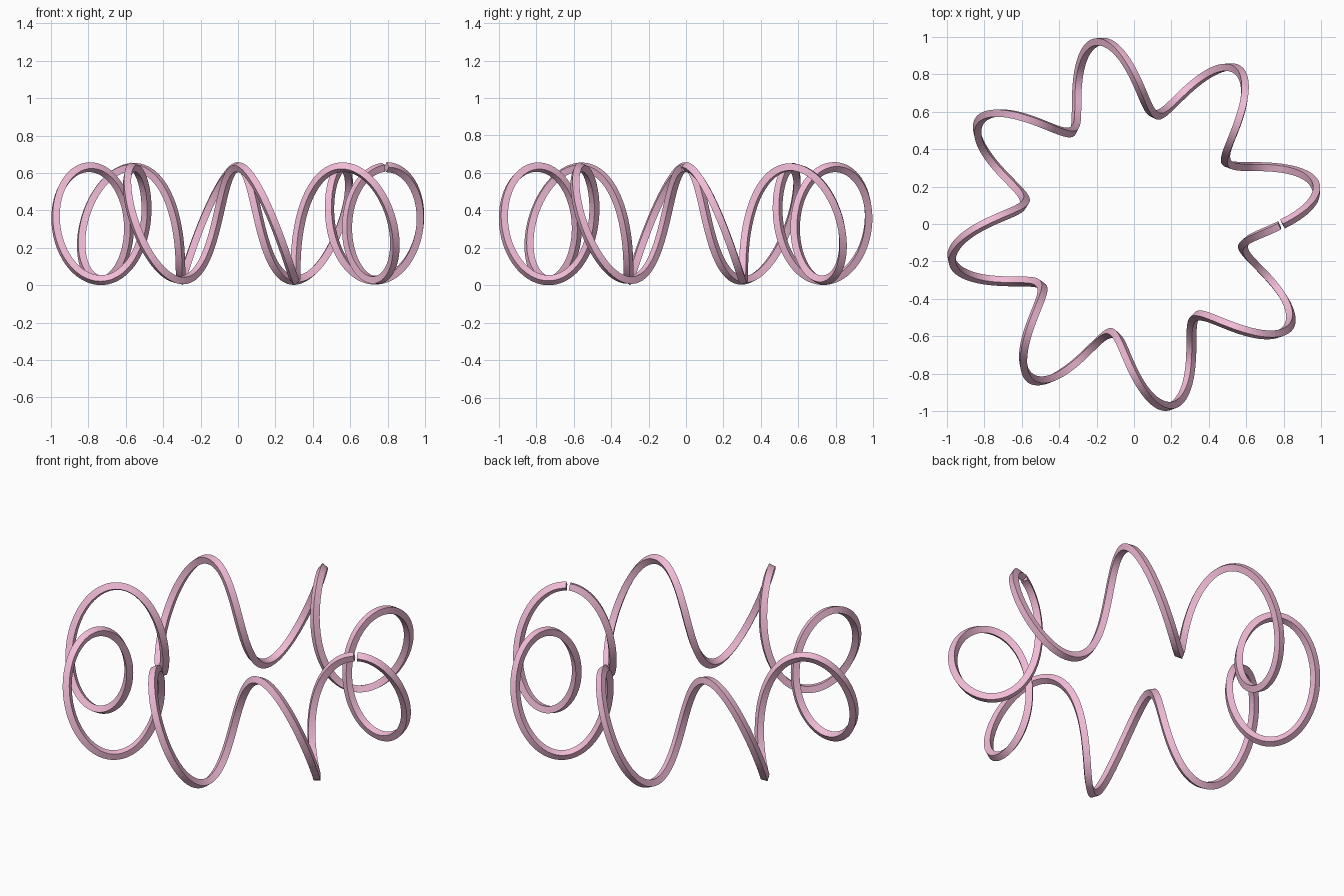
import bpy
from math import sin, cos, pi

if "Cube" in bpy.data.objects:
    bpy.data.objects.remove(bpy.data.objects["Cube"])

TURNS, STEPS = 8, 640
R, A_RADIAL, A_HEIGHT, TUBE = 0.794, 0.199, 0.302, 0.027

# Ring-shaped coil path, left open by one small step
curve = bpy.data.curves.new("coil", 'CURVE')
curve.dimensions = '3D'
curve.bevel_depth = TUBE
curve.bevel_resolution = 0          # four-sided tube
curve.use_fill_caps = True
spline = curve.splines.new('POLY')
spline.points.add(STEPS - 1)
spline.use_smooth = False
for i, p in enumerate(spline.points):
    t = 2 * pi * i / STEPS
    r = R + A_RADIAL * sin(TURNS * t)
    p.co = (r * cos(t), r * sin(t), A_HEIGHT * (1 + cos(TURNS * t)) + TUBE, 1)

coil = bpy.data.objects.new("coil", curve)
bpy.context.collection.objects.link(coil)

# Turn into a mesh resting on the floor
bpy.context.view_layer.objects.active = coil
coil.select_set(True)
bpy.ops.object.convert(target='MESH')
coil = bpy.context.object
low = min(v.co.z for v in coil.data.vertices)
for v in coil.data.vertices:
    v.co.z -= low

# Pink colour
mat = bpy.data.materials.new("pink")
mat.diffuse_color = (0.88, 0.50, 0.68, 1)
mat.use_nodes = True
mat.node_tree.nodes["Principled BSDF"].inputs["Base Color"].default_value = mat.diffuse_color
coil.data.materials.clear()
coil.data.materials.append(mat)
